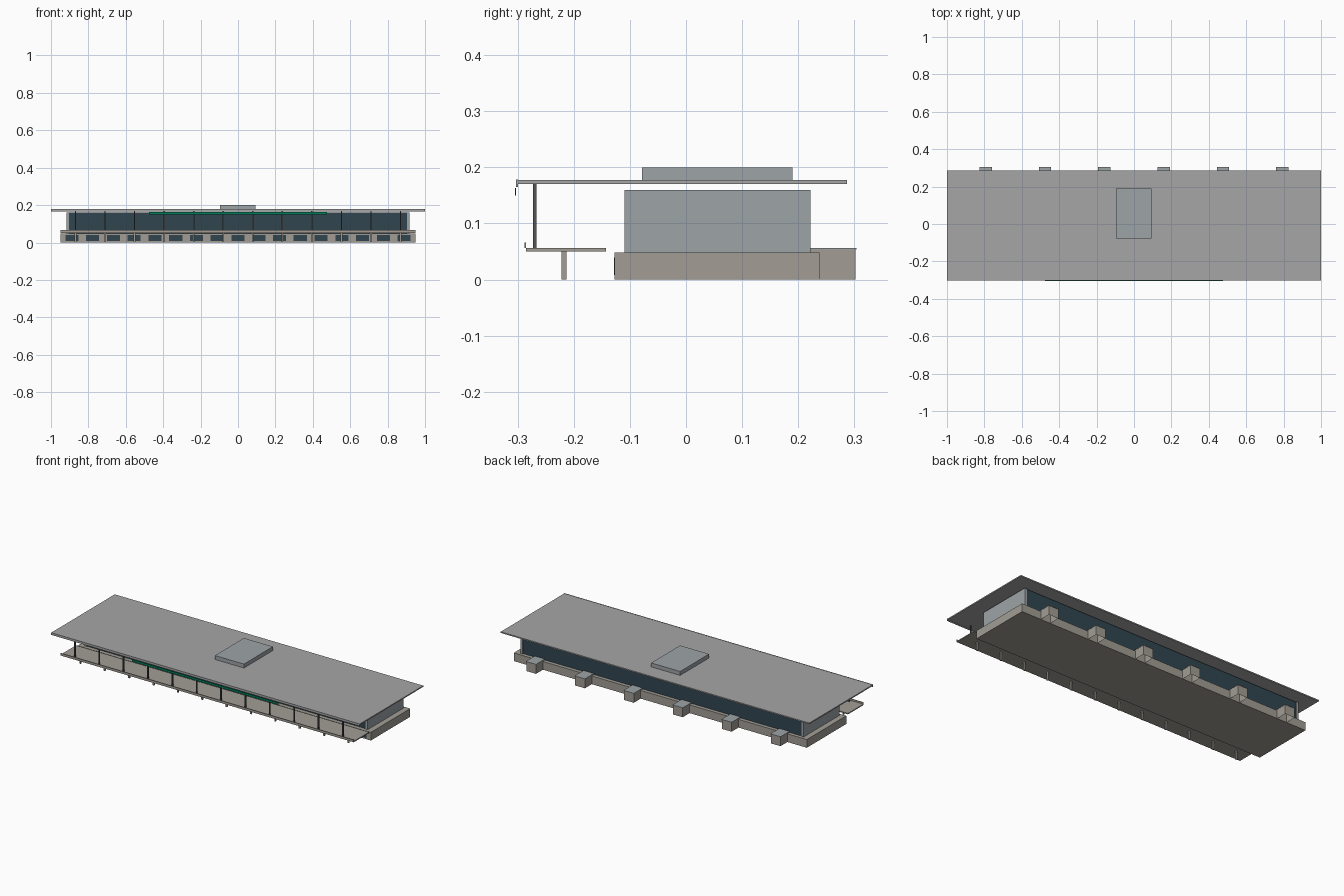
import bpy, bmesh

if "Cube" in bpy.data.objects:
    bpy.data.objects.remove(bpy.data.objects["Cube"])


def mat(name, rgb):
    m = bpy.data.materials.new(name)
    m.diffuse_color = (*rgb, 1)
    m.use_nodes = True
    m.node_tree.nodes["Principled BSDF"].inputs["Base Color"].default_value = m.diffuse_color
    return m


CONCRETE = mat("concrete", (0.36, 0.34, 0.30))
PANEL = mat("wall_panel", (0.34, 0.37, 0.39))
ROOF = mat("roof_grey", (0.38, 0.38, 0.39))
GLASS = mat("dark_glass", (0.03, 0.06, 0.08))
STEEL = mat("dark_steel", (0.09, 0.09, 0.10))
GREEN = mat("green", (0.0, 0.20, 0.10))


def box(name, x, y, z, material, open_bottom=False):
    """Box from (min, max) ranges on each axis."""
    bm = bmesh.new()
    bmesh.ops.create_cube(bm, size=1)
    for v in bm.verts:
        v.co = [r[0] if c < 0 else r[1] for c, r in zip(v.co, (x, y, z))]
    if open_bottom:
        bm.normal_update()
        low = [f for f in bm.faces if f.normal.z < -0.5]
        bmesh.ops.delete(bm, geom=low, context='FACES_ONLY')
    me = bpy.data.meshes.new(name)
    bm.to_mesh(me)
    bm.free()
    me.materials.append(material)
    ob = bpy.data.objects.new(name, me)
    bpy.context.collection.objects.link(ob)
    return ob


def span(centre, width):
    return (centre - width / 2, centre + width / 2)


# Basement plinth and front row of basement windows
box("plinth", (-0.95, 0.95), (-0.127, 0.238), (0, 0.048), CONCRETE)
for i in range(17):
    box("basement_window", span((i - 8) * 0.111, 0.07), (-0.1285, -0.1265),
        (0.008, 0.039), GLASS)

# Main hall: glazed volume closed by solid end walls
box("glazed_hall", (-0.905, 0.905), (-0.105, 0.217), (0.048, 0.16), GLASS)
for s in (-1, 1):
    box("end_wall", span(s * 0.91, 0.014), (-0.11, 0.222), (0.048, 0.16), PANEL)

# Front terrace with raised edge
box("terrace", (-0.95, 0.95), (-0.285, -0.143), (0.05, 0.056), CONCRETE)
box("terrace_edge", (-0.95, 0.95), (-0.288, -0.285), (0.056, 0.066), CONCRETE)

# Posts below and above the terrace
for i in range(12):
    x = (i - 5.5) * 0.158
    box("lower_post", span(x, 0.009), (-0.222, -0.213), (0, 0.05), CONCRETE)
    box("upper_post", span(x, 0.007), (-0.273, -0.266), (0.056, 0.17), STEEL)

# Rear light wells with caps
for i in range(6):
    x = (i - 2.5) * 0.317
    box("light_well", span(x, 0.063), (0.222, 0.302), (0, 0.054), CONCRETE, True)
    box("light_well_cap", span(x, 0.066), (0.222, 0.304), (0.054, 0.0565), PANEL)

# Roof slab, front fascia, penthouse and hanging strip
box("roof_slab", (-1, 1), (-0.30, 0.287), (0.17, 0.177), ROOF)
box("roof_fascia", (-1, 1), (-0.303, -0.299), (0.165, 0.178), ROOF)
box("roof_penthouse", (-0.095, 0.093), (-0.078, 0.19), (0.177, 0.2), PANEL)
box("front_strip", (-0.475, 0.475), (-0.305, -0.303), (0.15, 0.163), GREEN)
